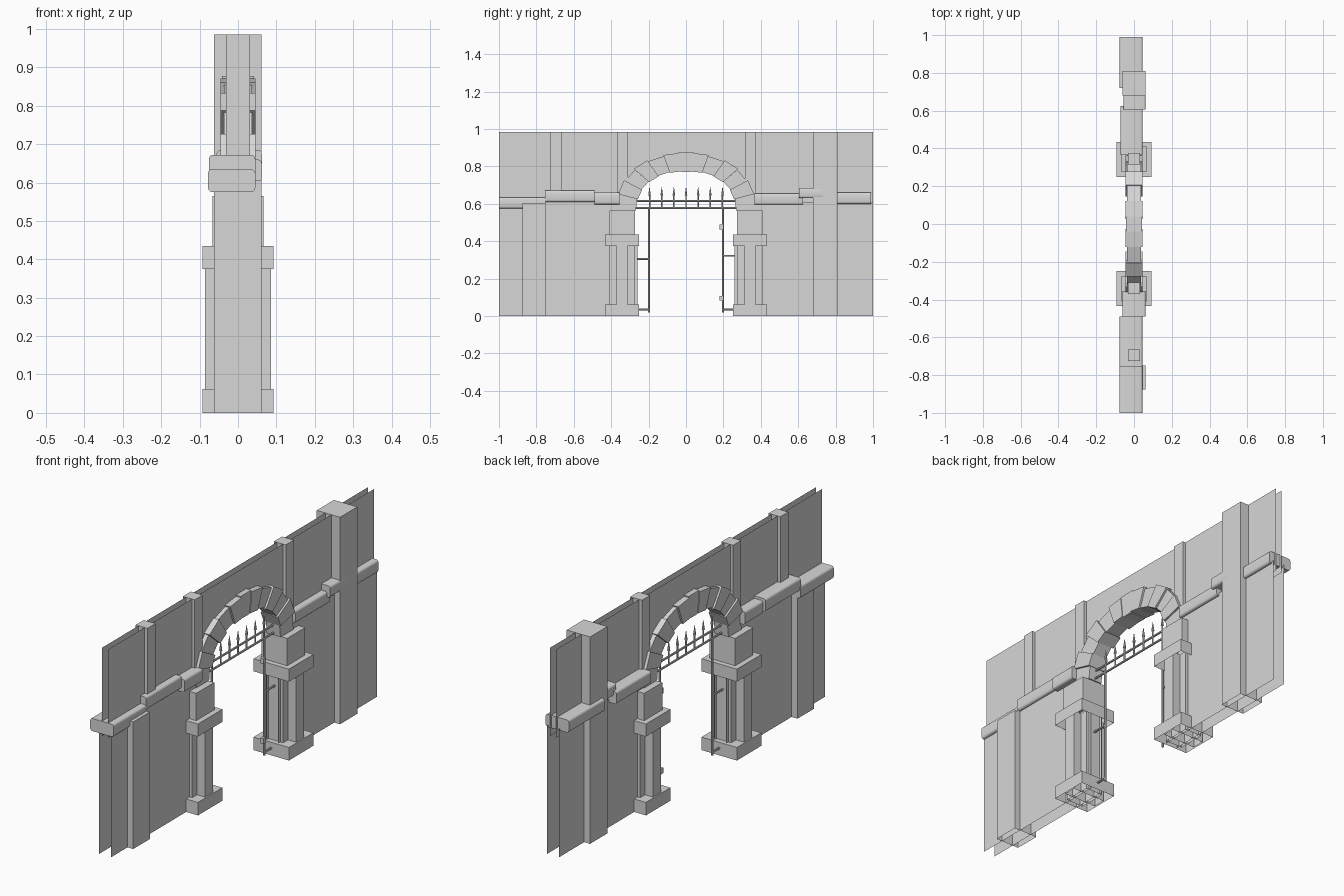
import bpy, bmesh, math
from mathutils import Vector

cube = bpy.data.objects.get("Cube")
if cube:
    bpy.data.objects.remove(cube)

stone = bpy.data.materials.new("grey_stone")
stone.use_nodes = True
GREY = (0.68, 0.68, 0.68, 1)
stone.diffuse_color = GREY
stone.node_tree.nodes["Principled BSDF"].inputs["Base Color"].default_value = GREY


def finish(name, bm):
    mesh = bpy.data.meshes.new(name)
    bm.to_mesh(mesh)
    bm.free()
    mesh.materials.append(stone)
    obj = bpy.data.objects.new(name, mesh)
    bpy.context.collection.objects.link(obj)
    return obj


def box(name, x, y, z, open_bottom=False, rounding=0):
    """Box from (low, high) pairs on each axis; rounding softens its long y edges."""
    bm = bmesh.new()
    bmesh.ops.create_cube(bm, size=1)
    for v in bm.verts:
        for i, (lo, hi) in enumerate((x, y, z)):
            v.co[i] = (lo + hi) / 2 + v.co[i] * (hi - lo)
    if open_bottom:
        low = [f for f in bm.faces if f.normal.z < -0.9]
        bmesh.ops.delete(bm, geom=low, context="FACES_ONLY")
    if rounding:
        long_edges = [e for e in bm.edges if abs(e.verts[0].co.y - e.verts[1].co.y) > 0.01]
        bmesh.ops.bevel(bm, geom=long_edges, offset=rounding, segments=3,
                        profile=0.5, affect="EDGES")
    obj = finish(name, bm)
    if rounding:
        bpy.ops.object.select_all(action="DESELECT")
        bpy.context.view_layer.objects.active = obj
        obj.select_set(True)
        bpy.ops.object.shade_smooth_by_angle(angle=math.radians(40))


def rod(name, a, b, r, r2=None):
    """Round bar between two points, tapering to r2."""
    a, b = Vector(a), Vector(b)
    bm = bmesh.new()
    bmesh.ops.create_cone(bm, cap_ends=True, segments=8, radius1=r,
                          radius2=r if r2 is None else r2, depth=(b - a).length)
    turn = Vector((0, 0, 1)).rotation_difference(b - a).to_matrix().to_4x4()
    turn.translation = (a + b) / 2
    bmesh.ops.transform(bm, matrix=turn, verts=bm.verts)
    finish(name, bm)


TOP, LEDGE, SPRING = 0.985, 0.61, 0.565


def arch_point(degrees, a, b):
    """Point (y, z) on a slightly squared arch, measured from the crown."""
    s, c = math.sin(math.radians(degrees)), math.cos(math.radians(degrees))
    p = 2 / 2.25
    return (math.copysign(abs(s) ** p, s) * a, SPRING + abs(c) ** p * b)


# Thin wall skins: wider apart below the ledge, arched opening above
for side, sx in (("left", 1), ("right", -1)):
    bm = bmesh.new()
    steps = [arch_point(90 - 7.5 * i, 0.32, 0.26) for i in range(25)]
    for (y0, z0), (y1, z1) in zip(steps, steps[1:]):
        bm.faces.new([bm.verts.new((sx * 0.016, y, z))
                      for y, z in ((y0, z0), (y0, TOP), (y1, TOP), (y1, z1))])
    for sy in (-1, 1):
        bm.faces.new([bm.verts.new((sx * 0.016, sy * y, z))
                      for y, z in ((0.32, SPRING), (1, SPRING), (1, TOP), (0.32, TOP))])
    bmesh.ops.remove_doubles(bm, verts=bm.verts, dist=0.0001)
    bmesh.ops.recalc_face_normals(bm, faces=bm.faces)
    finish("upper_wall_" + side, bm)
    for end, sy in (("front", -1), ("back", 1)):
        bm = bmesh.new()
        corners = [(0.26, 0), (1, 0), (1, LEDGE), (0.34, LEDGE), (0.34, 0.42), (0.26, 0.42)]
        bm.faces.new([bm.verts.new((sx * 0.031, sy * y, z)) for y, z in corners])
        finish(f"lower_wall_{side}_{end}", bm)

# Wall pilasters
box("tall_pilaster", (-0.062, 0.061), (0.68, 0.81), (0, TOP), open_bottom=True)
box("low_pilaster", (-0.062, 0.061), (-0.875, -0.75), (0, 0.605), open_bottom=True)
for i, y in enumerate((-0.695, -0.34, 0.345)):
    box(f"slim_pilaster_{i + 1}", (-0.031, 0.031), (y - 0.03, y + 0.03), (SPRING, TOP))

# Rounded ledge stones: x range, y range, z range
ledges = [
    ((-0.078, 0.045), (-1, -0.75), (0.575, 0.635)),
    ((-0.076, 0.045), (-0.755, -0.49), (0.61, 0.672)),
    ((-0.062, 0.062), (-0.49, -0.355), (0.597, 0.66)),
    ((-0.072, 0.046), (0.365, 0.625), (0.595, 0.655)),
    ((-0.056, 0.062), (0.605, 0.73), (0.63, 0.685)),
    ((-0.076, 0.046), (0.72, 0.99), (0.6, 0.66)),
]
for i, (x, y, z) in enumerate(ledges):
    box(f"ledge_stone_{i + 1}", x, y, z, rounding=0.011)

# Gate columns with a cross-shaped shaft
for end, s in (("front", -1), ("back", 1)):
    cy = s * 0.342

    def block(part, hx, hy, z):
        box(f"column_{part}_{end}", (-hx, hx), (cy - hy, cy + hy), z, open_bottom=True)

    block("base", 0.093, 0.092, (0, 0.062))
    block("shaft_wide", 0.045, 0.067, (0, 0.4))
    block("shaft_deep", 0.086, 0.03, (0, 0.4))
    block("cap", 0.093, 0.092, (0.375, 0.435))
    block("impost", 0.067, 0.068, (0.43, SPRING))

# Arch stones, staggered in depth and height, with a narrow keystone
half = [4.5, 16.5, 31, 46, 61, 76, 90]
joints = [-d for d in reversed(half)] + half
for i, (t0, t1) in enumerate(zip(joints, joints[1:])):
    key = i == len(half) - 1
    depth = 0.042 if key else (0.036, 0.045)[i % 2]
    rise = 0.014 if key else (0.0, 0.007)[i % 2]
    a, b = 0.366 + rise, 0.3 + rise
    c, d = 0.268 - rise / 2, 0.212 - rise / 2
    profile = [arch_point(t0, c, d), arch_point(t0, a, b),
               arch_point(t1, a, b), arch_point(t1, c, d)]
    bm = bmesh.new()
    face = bm.faces.new([bm.verts.new((-depth, y, z)) for y, z in profile])
    new = bmesh.ops.extrude_face_region(bm, geom=[face])["geom"]
    moved = [v for v in new if isinstance(v, bmesh.types.BMVert)]
    bmesh.ops.translate(bm, verts=moved, vec=(2 * depth, 0, 0))
    bmesh.ops.recalc_face_normals(bm, faces=bm.faces)
    finish("keystone" if key else f"arch_stone_{i + 1}", bm)

# Iron grille: rails, spikes, posts and hinge arms
for name, z in (("lower", 0.577), ("upper", 0.615)):
    rod(f"grille_rail_{name}", (0, -0.275, z), (0, 0.275, z), 0.005)
for i in range(7):
    y = (i - 3) * 0.065
    rod(f"spike_bar_{i + 1}", (0, y, 0.575), (0, y, 0.65), 0.004)
    rod(f"spike_tip_{i + 1}", (0, y, 0.645), (0, y, 0.69), 0.007, 0.0005)
for end, s, mid in (("front", -1, 0.305), ("back", 1, 0.322)):
    rod(f"gate_post_{end}", (0, s * 0.198, 0.02), (0, s * 0.198, 0.577), 0.005)
    for part, z in (("lower", 0.035), ("middle", mid)):
        rod(f"hinge_arm_{part}_{end}", (0, s * 0.198, z), (0, s * 0.29, z), 0.005)
for part, z in (("lower", 0.095), ("upper", 0.475)):
    box(f"latch_{part}", (-0.008, 0.008), (0.18, 0.198), (z - 0.013, z + 0.013))
